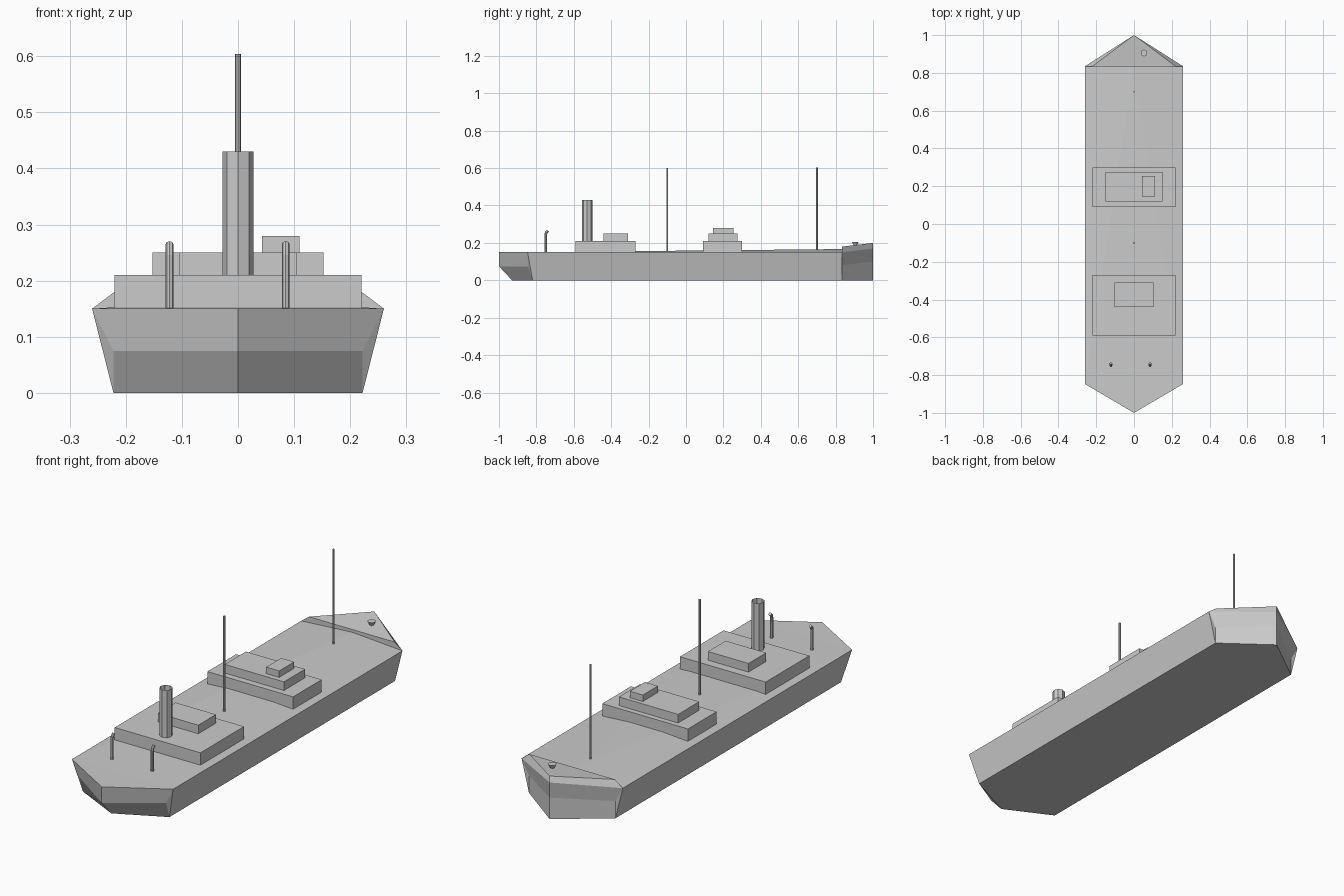
import bpy, bmesh, math

if "Cube" in bpy.data.objects:
    bpy.data.objects.remove(bpy.data.objects["Cube"])

def finish(bm, name):
    bmesh.ops.recalc_face_normals(bm, faces=bm.faces[:])
    me = bpy.data.meshes.new(name)
    bm.to_mesh(me)
    bm.free()
    ob = bpy.data.objects.new(name, me)
    bpy.context.collection.objects.link(ob)
    return ob

def box(name, x0, x1, y0, y1, z0, z1):
    bm = bmesh.new()
    bmesh.ops.create_cube(bm, size=1)
    for v in bm.verts:
        v.co = ((x0 + x1) / 2 + v.co.x * (x1 - x0),
                (y0 + y1) / 2 + v.co.y * (y1 - y0),
                (z0 + z1) / 2 + v.co.z * (z1 - z0))
    return finish(bm, name)

def cone(name, x, y, z0, z1, r0, r1, sides, caps=True):
    bm = bmesh.new()
    bmesh.ops.create_cone(bm, cap_ends=caps, segments=sides,
                          radius1=r0, radius2=r1, depth=z1 - z0)
    bmesh.ops.translate(bm, verts=bm.verts[:], vec=(x, y, (z0 + z1) / 2))
    return finish(bm, name)

# Hull: one half described by named points, built on both sides
B = 0.835
pts = {
    "stern_top": (0, -1, .15), "stern_mid": (0, -1, .075), "stern_low": (0, -.93, 0),
    "aft_top": (.26, -.847, .15), "aft_mid": (.222, -.845, .075), "aft_low": (.222, -.82, 0),
    "fore_top": (.26, B, .15), "fore_mid": (.222, B, .08), "fore_low": (.222, B, 0),
    "bow_deck": (0, 1, .17), "bow_mid": (0, 1, .1), "bow_low": (0, 1, 0),
    "ridge_aft": (0, -.847, .15), "ridge_fore": (0, B, .167),
    "castle": (.22, B, .18), "castle_centre": (0, B, .18), "bow_top": (0, 1, .2),
}
faces = [
    "stern_top aft_top aft_mid stern_mid", "stern_mid aft_mid aft_low stern_low",
    "aft_top aft_low aft_mid", "aft_top fore_top fore_low aft_low",
    "fore_top fore_mid fore_low", "fore_top bow_deck bow_mid fore_mid",
    "fore_mid bow_mid bow_low fore_low", "fore_top castle bow_top bow_deck",
    "castle castle_centre bow_top", "fore_top ridge_fore castle_centre castle",
    "stern_top ridge_aft aft_top", "aft_top ridge_aft ridge_fore",
    "aft_top ridge_fore fore_top", "stern_low aft_low fore_low bow_low",
]
bm = bmesh.new()
for s in (1, -1):
    vs = {n: bm.verts.new((s * x, y, z)) for n, (x, y, z) in pts.items()}
    for f in faces:
        bm.faces.new([vs[n] for n in f.split()])
bmesh.ops.remove_doubles(bm, verts=bm.verts[:], dist=1e-5)
finish(bm, "hull")

# Deckhouses
box("aft_house_lower", -.22, .22, -.59, -.27, .14, .21)
box("aft_house_upper", -.104, .104, -.44, -.31, .21, .25)
box("fore_house_lower", -.22, .22, .09, .30, .14, .21)
box("fore_house_upper", -.152, .152, .12, .275, .21, .25)
box("wheelhouse", .043, .11, .145, .255, .25, .28)

# Open octagonal funnel
cone("funnel", 0, -.528, .21, .43, .028, .028, 8, caps=False)

# Masts
cone("fore_mast", 0, .70, .15, .604, .005, .005, 8)
cone("main_mast", 0, -.10, .15, .60, .005, .005, 8)

# Capstan on the raised bow
cone("capstan", .053, .905, .185, .206, .007, .018, 10)

# Bent ventilator pipes: rings swept along a short path
path = [(-.75, .145, 0), (-.75, .245, 10), (-.747, .256, 28), (-.738, .265, 50)]
for x, name in ((-.122, "vent_left"), (.085, "vent_right")):
    bm = bmesh.new()
    n, r = 8, .007
    rings = []
    for y, z, tilt in path:
        t = math.radians(tilt)
        ring = []
        for i in range(n):
            a = 2 * math.pi * i / n
            u, w = r * math.cos(a), r * math.sin(a)
            ring.append(bm.verts.new((x + u, y + w * math.cos(t), z - w * math.sin(t))))
        rings.append(ring)
    for a, b in zip(rings, rings[1:]):
        for i in range(n):
            j = (i + 1) % n
            bm.faces.new((a[i], a[j], b[j], b[i]))
    bm.faces.new(rings[0])
    bm.faces.new(rings[-1])
    finish(bm, name)
